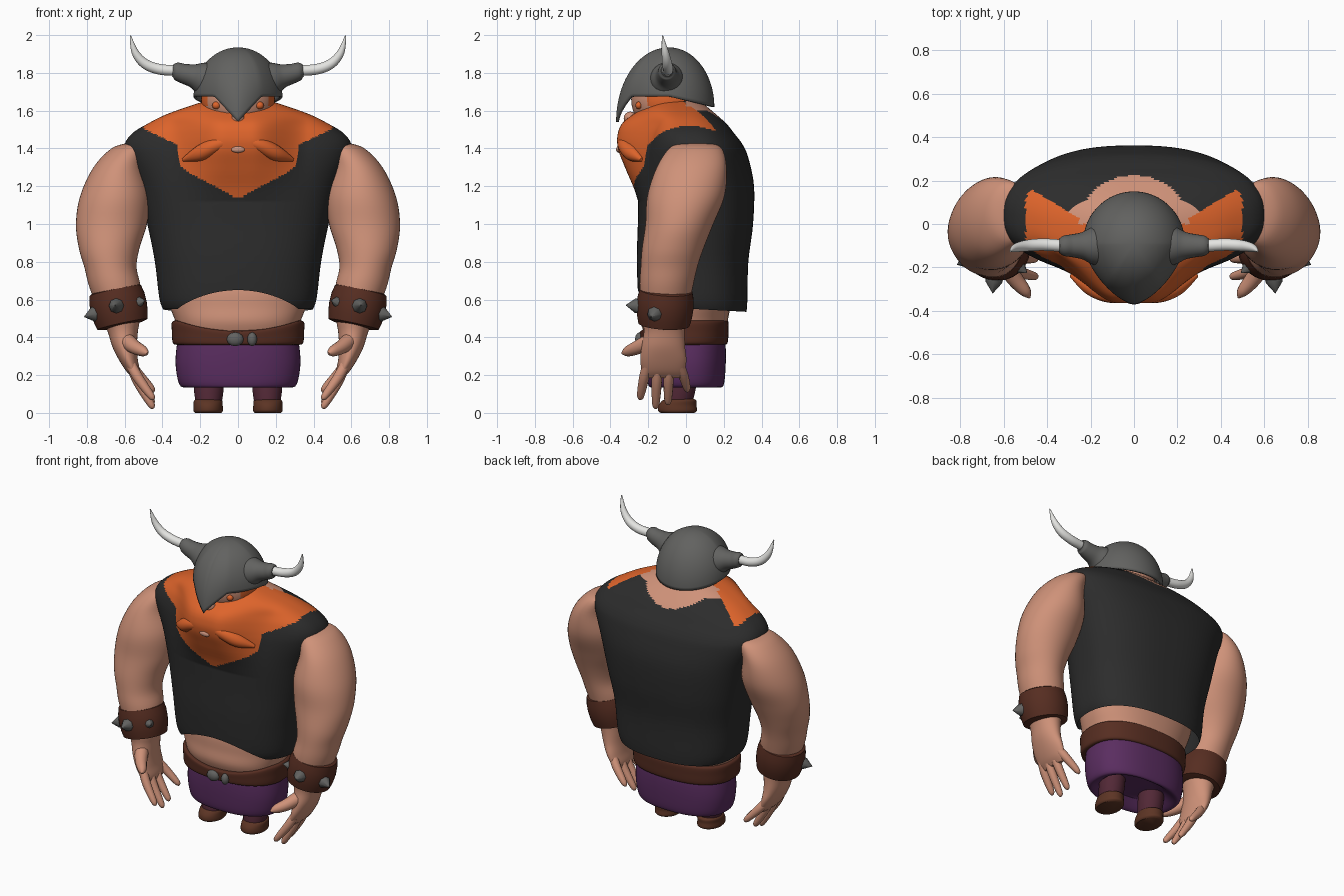
import bpy, bmesh, math
from mathutils import Vector

if "Cube" in bpy.data.objects:
    bpy.data.objects.remove(bpy.data.objects["Cube"])

def mat(name, r, g, b):
    m = bpy.data.materials.new(name)
    lin = [((c / 255 + 0.055) / 1.055) ** 2.4 for c in (r, g, b)]
    m.diffuse_color = (*lin, 1)
    m.use_nodes = True
    m.node_tree.nodes["Principled BSDF"].inputs["Base Color"].default_value = m.diffuse_color
    return m

SKIN = mat("skin", 207, 146, 121)
VEST = mat("black_cloth", 44, 44, 44)
HAIR = mat("orange_hair", 222, 100, 43)
PURPLE = mat("purple_cloth", 90, 45, 96)
LEATHER = mat("brown_leather", 86, 45, 33)
SHOE = mat("shoe_brown", 92, 52, 36)
SOCK = mat("maroon_sock", 82, 40, 54)
STEEL = mat("grey_steel", 98, 98, 96)
HORN = mat("white_horn", 228, 228, 225)
LIP = mat("pale_lip", 205, 150, 128)

def lerp_table(rows, z):
    """Row values (after the first column) at z."""
    if z <= rows[0][0]:
        return rows[0][1:]
    for a, b in zip(rows, rows[1:]):
        if z <= b[0]:
            t = (z - a[0]) / (b[0] - a[0])
            return [p + (q - p) * t for p, q in zip(a[1:], b[1:])]
    return rows[-1][1:]

def smooth(rows, n=6):
    """Catmull-Rom refinement of a list of tuples."""
    out, k = [], len(rows)
    for i in range(k - 1):
        p0, p1, p2, p3 = rows[max(i - 1, 0)], rows[i], rows[i + 1], rows[min(i + 2, k - 1)]
        for s in range(n):
            t = s / n
            out.append(tuple(0.5 * (2 * b + (c - a) * t + (2 * a - 5 * b + 4 * c - d) * t * t
                             + (3 * b - a - 3 * c + d) * t ** 3) for a, b, c, d in zip(p0, p1, p2, p3)))
    return out + [rows[-1]]

def loft(name, rings, mats, rule=None, caps=(True, True), mirror=False):
    """Skin closed rings into one object; rule(centre) gives the material index."""
    bm = bmesh.new()
    vs = [[bm.verts.new(p) for p in r] for r in rings]
    n = len(rings[0])
    for a, b in zip(vs, vs[1:]):
        for i in range(n):
            bm.faces.new((a[i], a[(i + 1) % n], b[(i + 1) % n], b[i]))
    if caps[0]:
        bm.faces.new(vs[0])
    if caps[1]:
        bm.faces.new(vs[-1])
    bmesh.ops.recalc_face_normals(bm, faces=bm.faces)
    if rule:
        for f in bm.faces:
            f.material_index = rule(f.calc_center_median())
    me = bpy.data.meshes.new(name)
    bm.to_mesh(me)
    bm.free()
    for m in mats:
        me.materials.append(m)
    ob = bpy.data.objects.new(name, me)
    bpy.context.collection.objects.link(ob)
    if mirror:
        ob.modifiers.new("mirror", 'MIRROR').use_mirror_merge = False
    return ob

def oval(cx, cy, z, rx, ry, n=40, e=2.0):
    pts = []
    for i in range(n):
        a = 2 * math.pi * i / n
        c, s = math.cos(a), math.sin(a)
        pts.append(Vector((cx + rx * math.copysign(abs(c) ** (2 / e), c),
                           cy + ry * math.copysign(abs(s) ** (2 / e), s), z)))
    return pts

def stack(name, rows, m, n=40, e=2.0, **kw):
    """Horizontal ovals from rows (z, cx, cy, rx, ry)."""
    return loft(name, [oval(x, y, z, rx, ry, n, e) for z, x, y, rx, ry in smooth(rows, 5)], [m], **kw)

def tube(name, pts, m, n=16, sub=6, mirror=True):
    """Round tube through (x, y, z, radius) points."""
    rows = smooth(pts, sub)
    ps = [Vector(r[:3]) for r in rows]
    d = ps[-1] - ps[0]
    ref = Vector([1.0 if i == min(range(3), key=lambda k: abs(d[k])) else 0.0 for i in range(3)])
    rings = []
    for i, r in enumerate(rows):
        t = (ps[min(i + 1, len(ps) - 1)] - ps[max(i - 1, 0)]).normalized()
        u = t.cross(ref).normalized()
        v = t.cross(u)
        rings.append([ps[i] + max(r[3], 0.001) * (u * math.cos(2 * math.pi * k / n) + v * math.sin(2 * math.pi * k / n))
                      for k in range(n)])
    return loft(name, rings, [m], mirror=mirror)

def ball(name, c, r, mats, rule=None, n=32, mirror=False):
    rings = []
    for i in range(n // 2 + 1):
        p = math.pi * (0.01 + 0.98 * i / (n // 2))
        rings.append(oval(c[0], c[1], c[2] - r[2] * math.cos(p), r[0] * math.sin(p), r[1] * math.sin(p), n))
    return loft(name, rings, mats, rule, mirror=mirror)

# Torso: vest, beard spread over the shoulders and bare nape in one skin
BODY = smooth([(0.53, .385, -.22, .32), (0.6, .415, -.25, .325), (0.8, .44, -.26, .33), (1.0, .48, -.255, .355),
               (1.2, .53, -.25, .36), (1.35, .59, -.23, .33), (1.42, .60, -.215, .30), (1.48, .56, -.20, .255),
               (1.53, .48, -.19, .215), (1.58, .38, -.19, .16), (1.63, .24, -.18, .10), (1.66, .14, -.17, .06)])
BUMP = smooth([(1.12, 0), (1.2, .03), (1.3, .085), (1.4, .14), (1.47, .16), (1.53, .15), (1.58, .09), (1.64, 0)])
EDGE = [(0, 1.135), (.25, 1.265), (.31, 1.31), (.325, 1.42), (.49, 1.5), (.6, 1.52)]

def torso_rings(rows=150, n=240):
    rings, unit = [], oval(0, 0, 0, 1, 1, n, 2.5)
    for j in range(rows + 1):
        ring = []
        for o in unit:
            hem = 0.55 + (0.10 * max(0, 1 - (o.x * .41 / .33) ** 2) if o.y < 0 else -.015 * o.y)
            z = hem + (1.66 - hem) * j / rows
            w, f, b = lerp_table(BODY, z)
            x, y = o.x * w, (f + b) / 2 + o.y * (b - f) / 2
            if o.y < 0:
                s = min(1, max(0, (.37 - abs(x)) / .3))
                y -= lerp_table(BUMP, z)[0] * s * s * (3 - 2 * s) * min(1, -o.y * 1.6)
            ring.append(Vector((x, y, z)))
        rings.append(ring)
    return rings

def torso_rule(c):
    x = abs(c.x)
    if c.y > 0 and c.z > 1.4 and (x / .25) ** 2 + (c.y / .225) ** 2 < 1:
        return 1
    if c.z > lerp_table(EDGE, x)[0] and c.y < .02 + (x - .24) * .6 and x < .5:
        return 2
    return 1 if c.z > 1.6 and c.y > 0 else 0

loft("torso_vest_and_beard", torso_rings(), [VEST, SKIN, HAIR], torso_rule, caps=(False, True))
tube("moustache", [(0, -.335, 1.45, .02), (.11, -.325, 1.42, .038), (.20, -.285, 1.375, .042), (.29, -.235, 1.34, .01)], HAIR)
ball("mouth", (0, -.355, 1.395), (.037, .015, .018), [LIP])

# Belly, belt, trousers, legs and shoes
stack("belly", [(.40, 0, 0, .31, .21), (.48, 0, -.01, .33, .23), (.56, 0, 0, .36, .235), (.65, 0, .01, .385, .24),
                (.75, 0, .02, .395, .22)], SKIN, 64, 2.3)
belt = stack("belt", [(.36, 0, -.01, .32, .21), (.37, 0, -.01, .345, .23), (.43, 0, -.01, .35, .235),
                      (.48, 0, -.01, .35, .235), (.49, 0, -.01, .325, .22)], LEATHER, 64, 2.4)
for v in belt.data.vertices:  # belt dips under the belly
    if v.co.y < 0:
        v.co.z -= .058 * max(0, 1 - (v.co.x / .32) ** 2) * (v.co.z - .36) / .13
for i, (x, r) in enumerate([(-.015, .045), (.075, .026)]):
    ball("buckle_piece_%d" % i, (x, -.245, .39), (r, .025, .037), [STEEL], n=12)
stack("trousers", [(.19, 0, 0, .20, .12), (.14, 0, 0, .27, .175), (.15, 0, 0, .31, .2), (.25, 0, 0, .33, .21),
                   (.35, 0, 0, .325, .21), (.41, 0, 0, .31, .2)], PURPLE, 64, 2.4)
stack("sock", [(.06, .155, -.04, .07, .075), (.12, .155, -.03, .078, .08), (.2, .155, -.02, .08, .08)], SOCK, mirror=True)
stack("shoe", [(0, .158, -.045, .07, .09), (.012, .158, -.045, .078, .103), (.04, .158, -.045, .077, .1),
               (.065, .158, -.035, .075, .09), (.075, .158, -.03, .06, .07)], SHOE, mirror=True)

# Arm tapering into the palm, then fingers
stack("arm", [(1.43, .53, .05, .05, .08), (1.40, .57, .05, .10, .14), (1.3, .63, .03, .135, .185),
              (1.15, .65, .0, .185, .205), (1.0, .67, -.035, .188, .18), (.87, .682, -.07, .16, .163),
              (.77, .675, -.09, .138, .15), (.66, .65, -.105, .135, .14), (.5, .62, -.115, .1, .115),
              (.43, .61, -.115, .08, .108), (.35, .60, -.12, .065, .115), (.28, .58, -.12, .05, .122),
              (.22, .555, -.12, .036, .112), (.185, .54, -.12, .015, .09)], SKIN, 48, mirror=True)
for i, (y0, y1, z) in enumerate([(-.205, -.24, .07), (-.15, -.16, .025), (-.09, -.095, .045), (-.035, .005, .11)]):
    tube("finger_%d" % (i + 1), [(.565, y0, .25, .028), (.525, (y0 + y1) / 2, (.23 + z) / 2 + .03, .027),
                                 (.46, y1, z + .02, .019), (.445, y1, z, .004)], SKIN, 12)
tube("thumb", [(.60, -.17, .39, .045), (.55, -.25, .35, .038), (.50, -.31, .325, .027), (.48, -.34, .315, .005)], SKIN, 12)

# Spiked bracer, tilted along the forearm
TOP, AXIS = Vector((.652, -.105, .655)), Vector((-.21, -.06, -.97))
tube("bracer", [(*(TOP + AXIS * t), r) for t, r in
                [(0, .125), (.008, .14), (.05, .149), (.1, .151), (.15, .146), (.192, .136), (.2, .10)]], LEATHER, 40, 1)
for i, (d, o) in enumerate([((.9, -.35, -.25), 0), ((.1, -1, .05), 0), ((-.75, -.6, .2), -.025)]):
    d, c = Vector(d).normalized(), Vector((.63, -.115, .56))
    tube("bracer_spike_%d" % (i + 1), [(*(c + d * (.13 + o)), .042), (*(c + d * (.155 + o)), .038),
                                       (*(c + d * (.205 + o)), .001)], STEEL, 8, 1)

# Head with sideburns, nose and eyes
ball("head", (0, -.1, 1.66), (.195, .19, .19), [SKIN, HAIR],
     lambda c: 1 if c.y < .0 and (abs(c.x) > .165 or c.z < 1.555) else 0, 64)
ball("nose", (0, -.295, 1.56), (.035, .035, .035), [SKIN], n=16)
ball("eye", (.115, -.25, 1.628), (.022, .018, .02), [HAIR], n=12, mirror=True)

# Helmet: dome with a pointed front and nose guard
def helmet_rings(rows=24, n=96):
    rings = []
    for j in range(rows + 1):
        p = math.pi / 2 * (0.02 + 0.98 * j / rows)
        ring = []
        for i in range(n):
            a = 2 * math.pi * i / n
            c, s = math.cos(a), math.sin(a)
            e = 2 / 1.5 if s < 0 else 1
            x = .235 * math.copysign(abs(c) ** e, c)
            y = -abs(s) ** e * .28 if s < 0 else s * .24
            edge = 1.54 + .135 * min(1, abs(x) / .125) if s < 0 else 1.675 - .055 * s
            ring.append(Vector((x * math.sin(p), -.09 + y * math.sin(p), edge + (1.935 - edge) * math.cos(p))))
        rings.append(ring)
    return rings

helmet = loft("helmet", helmet_rings(), [STEEL], caps=(True, False))
helmet.modifiers.new("thickness", 'SOLIDIFY').thickness = 0.015
tube("horn_socket", [(.15, -.1, 1.76, .10), (.20, -.1, 1.775, .082), (.24, -.1, 1.785, .062), (.29, -.1, 1.797, .052),
                     (.325, -.1, 1.81, .046), (.345, -.1, 1.813, .032)], STEEL, 24)
tube("horn", [(.33, -.1, 1.812, .028), (.42, -.095, 1.82, .028), (.495, -.1, 1.85, .026), (.545, -.11, 1.91, .019),
              (.57, -.125, 1.998, .003)], HORN, 20)

for ob in bpy.context.collection.objects:
    ob.select_set(True)
    bpy.context.view_layer.objects.active = ob
bpy.ops.object.shade_smooth_by_angle(angle=math.radians(42))
